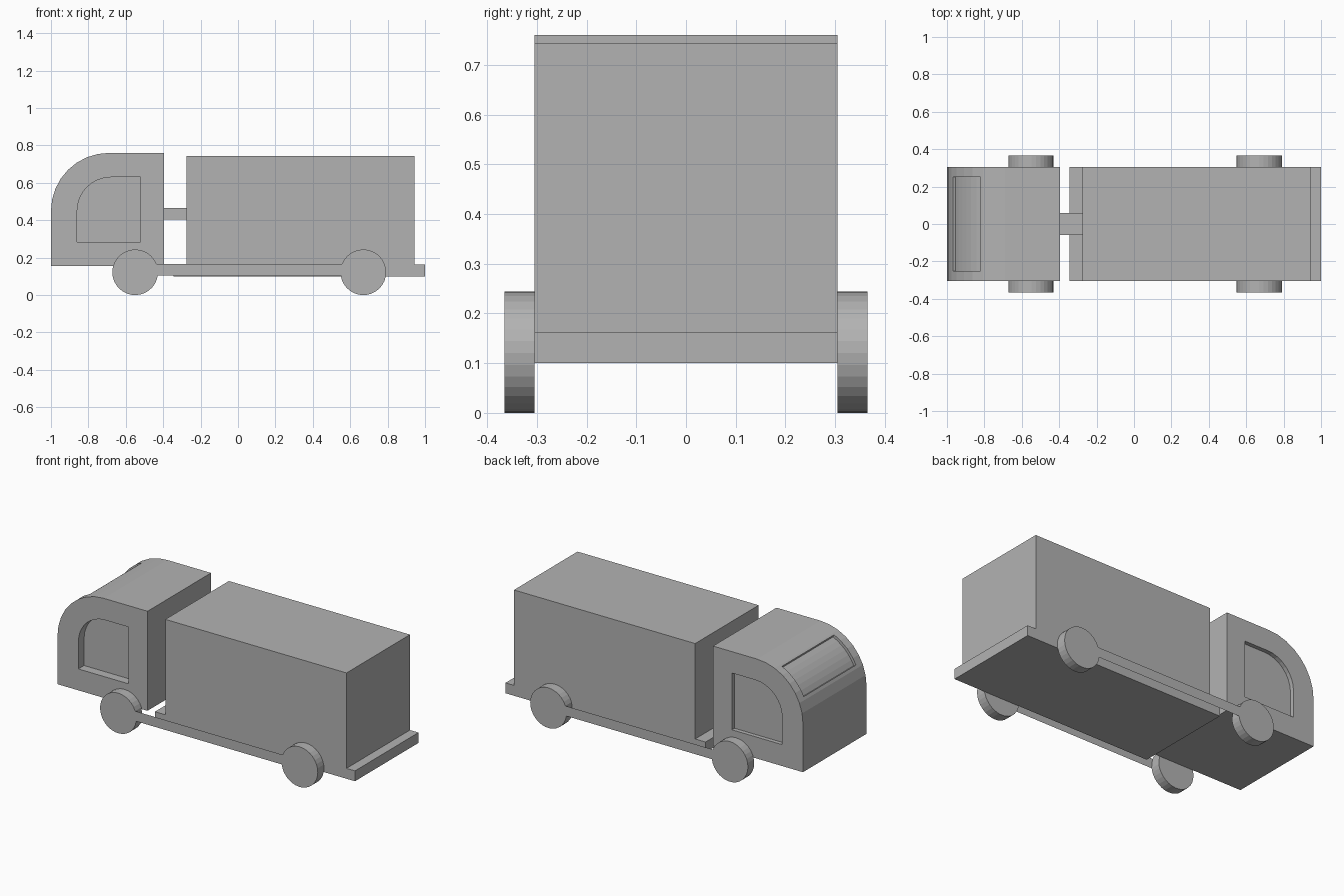
import bpy, bmesh
from math import cos, sin, asin, pi, radians

if "Cube" in bpy.data.objects:
    bpy.data.objects.remove(bpy.data.objects["Cube"], do_unlink=True)

grey = bpy.data.materials.new("plain_grey")
grey.use_nodes = True
colour = (0.45, 0.45, 0.45, 1)
grey.diffuse_color = colour
grey.node_tree.nodes["Principled BSDF"].inputs["Base Color"].default_value = colour


def finish(name, bm):
    bmesh.ops.recalc_face_normals(bm, faces=bm.faces)
    mesh = bpy.data.meshes.new(name)
    bm.to_mesh(mesh)
    bm.free()
    mesh.materials.append(grey)
    obj = bpy.data.objects.new(name, mesh)
    bpy.context.collection.objects.link(obj)
    return obj


def extrude_profile(name, points, y0, y1):
    """Solid from an x-z outline, extruded along y."""
    bm = bmesh.new()
    face = bm.faces.new([bm.verts.new((x, y0, z)) for x, z in points])
    moved = bmesh.ops.extrude_face_region(bm, geom=[face], use_keep_orig=True)["geom"]
    verts = [g for g in moved if isinstance(g, bmesh.types.BMVert)]
    bmesh.ops.translate(bm, verts=verts, vec=(0, y1 - y0, 0))
    return finish(name, bm)


def box(name, x0, x1, half_y, z0, z1):
    return extrude_profile(name, [(x0, z0), (x1, z0), (x1, z1), (x0, z1)], -half_y, half_y)


def arc(cx, cz, r, a0, a1, steps):
    angles = [a0 + (a1 - a0) * i / steps for i in range(steps + 1)]
    return [(cx + r * cos(a), cz + r * sin(a)) for a in angles]


def cut(target, cutter):
    cutter.hide_render = True
    mod = target.modifiers.new("cut", "BOOLEAN")
    mod.operation, mod.solver, mod.object = "DIFFERENCE", "EXACT", cutter
    bpy.context.view_layer.objects.active = target
    bpy.ops.object.modifier_apply(modifier=mod.name)
    bpy.data.objects.remove(cutter, do_unlink=True)


# Cab with a rounded front upper corner
HALF = 0.305
CX, CZ = -0.69, 0.45
cab = extrude_profile(
    "cab", [(-0.395, 0.155), (-0.395, 0.76)] + arc(CX, CZ, 0.31, pi / 2, pi, 8) + [(-1, 0.155)],
    -HALF, HALF)

# Recessed side windows, deeper on the front side
window = [(-0.522, 0.285), (-0.522, 0.63)] + arc(CX + 0.01, CZ, 0.18, pi / 2, pi, 8) + [(-0.86, 0.285)]
cut(cab, extrude_profile("window_cutter", window, -0.4, -HALF + 0.055))
cut(cab, extrude_profile("window_cutter", window, HALF - 0.025, 0.4))

# Shallow curved windscreen recess
low, high = pi - radians(26), pi - radians(65)
screen = arc(CX, CZ, 0.293, low, high, 6) + arc(CX, CZ, 0.36, high, low, 6)
cut(cab, extrude_profile("windscreen_cutter", screen, -0.25, 0.25))

# Chassis, cargo body and the link to the cab
box("chassis", -0.345, 1, HALF, 0.1, 0.163)
box("cargo_box", -0.275, 0.943, HALF, 0.163, 0.743)
box("cab_link", -0.395, -0.275, 0.06, 0.405, 0.465)


# Wheels, each side joined by a flat side strip
R, FRONT_X, REAR_X = 0.122, -0.55, 0.67
STRIP_LOW, STRIP_HIGH = asin((0.105 - R) / R), asin((0.165 - R) / R)
for side, label in ((-1, "front"), (1, "back")):
    bm = bmesh.new()
    inner, outer = side * HALF, side * (HALF + 0.06)
    outline = (arc(FRONT_X, R, R, STRIP_HIGH, 2 * pi + STRIP_LOW, 29)
               + arc(REAR_X, R, R, pi - STRIP_LOW, 3 * pi - STRIP_HIGH - 2 * pi + 2 * pi, 29))
    bm.faces.new([bm.verts.new((x, outer, z)) for x, z in outline])
    for points in (outline[:30], outline[30:]):
        ring_in = [bm.verts.new((x, inner, z)) for x, z in points]
        ring_out = [bm.verts.new((x, outer, z)) for x, z in points]
        bm.faces.new(ring_in)
        for i in range(len(points)):
            bm.faces.new((ring_in[i - 1], ring_in[i], ring_out[i], ring_out[i - 1]))
    bmesh.ops.remove_doubles(bm, verts=bm.verts, dist=0.0001)
    finish(label + "_wheel_pair", bm)
